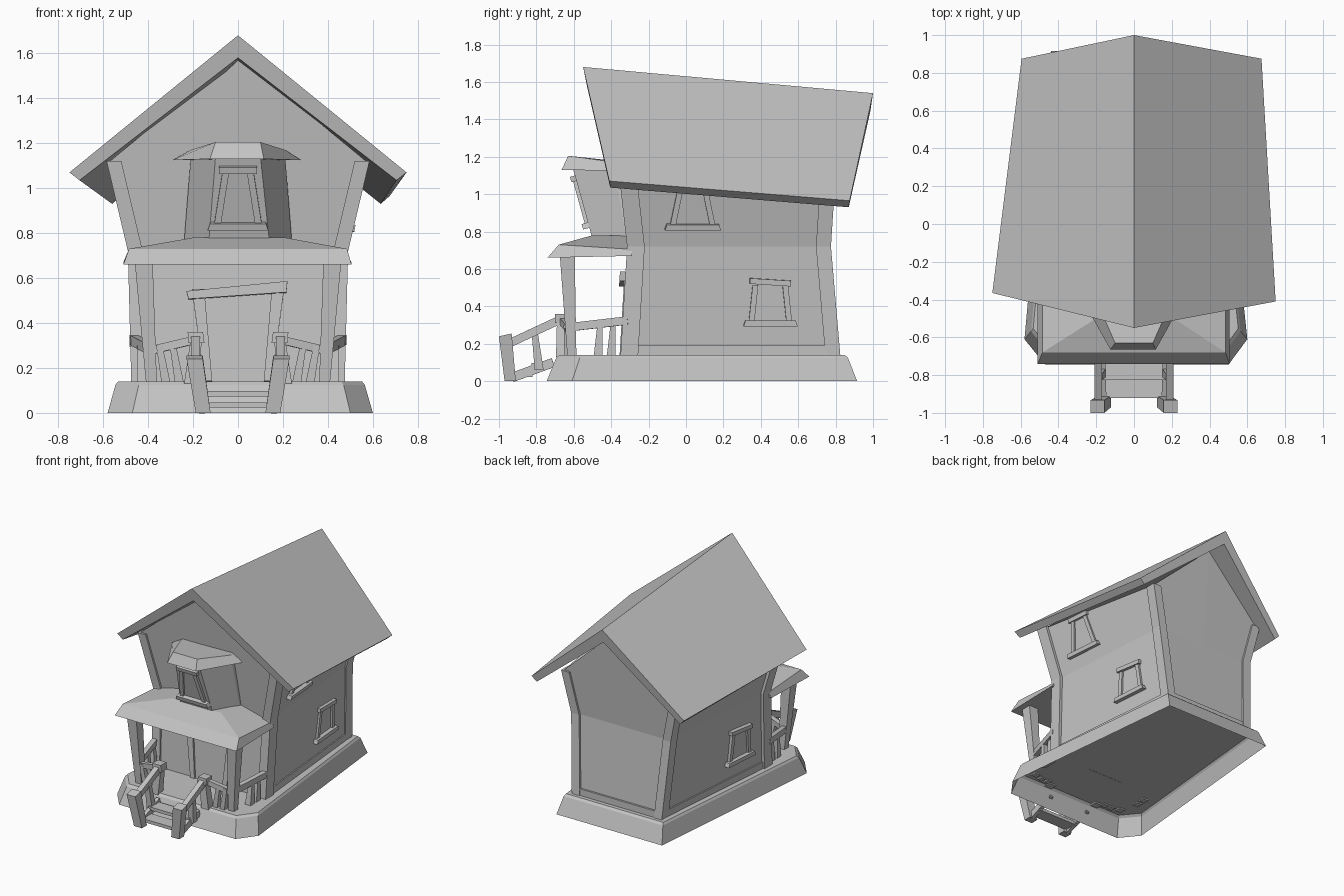
import bpy, bmesh
from mathutils import Vector

cube = bpy.data.objects.get("Cube")
if cube:
    bpy.data.objects.remove(cube)

GREY = (0.55, 0.55, 0.55, 1)
mat = bpy.data.materials.new("plain grey")
mat.use_nodes = True
mat.diffuse_color = GREY
mat.node_tree.nodes["Principled BSDF"].inputs["Base Color"].default_value = GREY


def loft(name, rings, start=True, end=True):
    """Skin matching point rings and cap the ends."""
    bm = bmesh.new()
    loops = [[bm.verts.new(p) for p in ring] for ring in rings]
    n = len(loops[0])
    for a, b in zip(loops, loops[1:]):
        for i in range(n):
            j = (i + 1) % n
            bm.faces.new((a[i], a[j], b[j], b[i]))
    if start:
        bm.faces.new(loops[0][::-1])
    if end:
        bm.faces.new(loops[-1])
    bmesh.ops.recalc_face_normals(bm, faces=bm.faces)
    mesh = bpy.data.meshes.new(name)
    bm.to_mesh(mesh)
    bm.free()
    mesh.materials.append(mat)
    ob = bpy.data.objects.new(name, mesh)
    bpy.context.collection.objects.link(ob)
    return ob


def rect(c, hx, hy):
    x, y, z = c
    return [(x - hx, y - hy, z), (x + hx, y - hy, z), (x + hx, y + hy, z), (x - hx, y + hy, z)]


def post(name, low, high, r_low, r_high):
    """Upright post with level ends, tapered and leaning."""
    loft(name, [rect(low, r_low, r_low), rect(high, r_high, r_high)])


def rail(name, a, b, w=0.02, h=0.02):
    """Straight bar between two points."""
    a, b = Vector(a), Vector(b)
    side = (b - a).cross(Vector((0, 0, 1))).normalized() * w
    up = side.cross(b - a).normalized() * h
    loft(name, [[p - side - up, p + side - up, p + side + up, p - side + up] for p in (a, b)])


def plate(name, origin, u, v, quad, depth):
    """Quad drawn in a wall plane and pushed out along its normal."""
    o, u, v = Vector(origin), Vector(u), Vector(v)
    n = u.cross(v).normalized()
    loft(name, [[o + u * p + v * q + n * d for p, q in quad] for d in (-0.02, depth)])


def window(name, origin, u, v, low, high, height, tilt=0.0):
    """Trapezoid window: glass, two jambs, sill and header."""
    h, t = height / 2, 0.03
    plate(name + "_glass", origin, u, v, [(-low, -h), (low, -h), (high, h), (-high, h)], 0.004)
    for s, side in ((-1, "left"), (1, "right")):
        plate(f"{name}_{side}_jamb", origin, u, v,
              [(s * (low - t), -h), (s * low, -h), (s * high, h), (s * (high - t), h)], 0.018)
    e = low + 0.03
    plate(name + "_sill", origin, u, v, [(-e, -h - t), (e, -h - t), (e - .01, -h), (-e + .01, -h)], 0.035)
    e = high + 0.015
    plate(name + "_header", origin, u, v,
          [(-e, h + tilt), (e, h - tilt), (e, h + t - tilt), (-e, h + t + tilt)], 0.028)


# Open-bottomed plinth with clipped front corners
outline = [(-.44, .915), (-.58, -.61), (-.47, -.745), (.5, -.745), (.6, -.61), (.44, .915)]


def plinth_ring(k, z):
    return [(x * k, (y - 0.1) * k + 0.1, z) for x, y in outline]


loft("plinth", [plinth_ring(1, 0), plinth_ring(.94, .125), plinth_ring(.92, .14)], start=False)

# House walls: z front, z back, half width front, half width back, y front, y back
LEVELS = [(.14, .14, .46, .36, -.335, .81),
          (.72, .72, .475, .40, -.30, .76),
          (1.12, 1.03, .57, .47, -.345, .78)]


def wall_ring(level):
    zf, zb, wf, wb, yf, yb = level
    return [(-wf, yf, zf), (0, yf, zf), (wf, yf, zf), (wb, yb, zb), (0, yb, zb), (-wb, yb, zb)]


top = wall_ring(LEVELS[-1])
top[1], top[4] = (0, -.41, 1.59), (0, .82, 1.46)
middle = wall_ring(LEVELS[1])
loft("house_walls", [wall_ring(LEVELS[0]), middle, top])

# Corner pillars follow the bend of the walls
for s, side in ((-1, "right"), (1, "left")):
    front = [rect((s * (wf - .018), yf + .032, zf), .033, .047) for zf, zb, wf, wb, yf, yb in LEVELS]
    back = [rect((s * (wb - .018), yb - .025, zb), .033, .04) for zf, zb, wf, wb, yf, yb in LEVELS]
    loft(f"front_{side}_pillar", front)
    loft(f"back_{side}_pillar", back)
    rail(f"{side}_baseboard", (s * .457, -.3, .165), (s * .362, .78, .165), .012, .025)
rail("back_baseboard", (-.35, .808, .165), (.35, .808, .165), .012, .025)

# Gabled main roof, larger at the front
front_edge = [(-.75, -.365, 1.07), (0, -.55, 1.68), (.75, -.41, 1.07),
              (.705, -.405, 1.035), (0, -.53, 1.58), (-.705, -.365, 1.035)]
back_edge = [(-.595, .875, .965), (0, 1, 1.54), (.675, .875, .965),
             (.635, .87, .93), (0, .985, 1.44), (-.56, .87, .93)]
loft("main_roof", [front_edge, back_edge])

# Side windows lie in the leaning wall planes


def wall_x(y, z):
    a, b = (LEVELS[0], LEVELS[1]) if z < .72 else (LEVELS[1], LEVELS[2])
    t = (z - a[0]) / (b[0] - a[0])
    f = [p + (q - p) * t for p, q in zip(a, b)]
    return f[2] + (f[3] - f[2]) * (y - f[4]) / (f[5] - f[4])


for name, s, y, z, low, high, height, tilt in (
        ("upper_side_window", 1, .035, .95, .12, .075, .22, 0),
        ("lower_side_window", 1, .45, .42, .115, .095, .19, .007),
        ("far_side_window", -1, 0, .42, .115, .095, .19, .007)):
    x = wall_x(y, z)
    u = (wall_x(y + .1, z) - x, .1 * s, 0)
    u = Vector((u[0] * s * s if s > 0 else u[0], u[1], 0)).normalized()
    v = Vector((s * (wall_x(y, z + .1) - x), 0, .1)).normalized()
    window(name, (s * x, y, z), u, v, low, high, height, tilt)

# Porch roof with a thick sloping fascia
loft("porch_roof", [
    [(-.51, -.29, .67), (-.51, -.74, .66), (.505, -.74, .66), (.505, -.29, .67)],
    [(-.485, -.29, .705), (-.485, -.68, .73), (.485, -.68, .73), (.485, -.29, .705)],
    [(-.2, -.29, .78), (-.2, -.5, .78), (.21, -.5, .78), (.21, -.29, .78)]])

# Bay dormer, leaning forward, with its own small roof
loft("dormer_body", [
    [(-.24, -.28, .76), (-.24, -.32, .76), (-.13, -.5, .76), (.14, -.5, .76), (.24, -.32, .76), (.24, -.28, .76)],
    [(-.21, -.28, 1.14), (-.21, -.38, 1.14), (-.1, -.605, 1.14), (.1, -.605, 1.14), (.21, -.38, 1.14),
     (.21, -.28, 1.14)]])
loft("dormer_roof", [
    [(-.29, -.3, 1.125), (-.29, -.37, 1.125), (-.125, -.665, 1.13), (.115, -.665, 1.13), (.28, -.37, 1.125),
     (.28, -.3, 1.125)],
    [(-.21, -.3, 1.17), (-.21, -.38, 1.17), (-.1, -.63, 1.205), (.1, -.63, 1.205), (.21, -.38, 1.17),
     (.21, -.3, 1.17)]])
lean = Vector((0, -.105, .38)).normalized()
window("dormer_window", (0, -.555, .96), (1, 0, 0), lean, .105, .07, .23)

# Front door, wider at the top, under a crooked lintel
door_up = Vector((0, .035, .58)).normalized()
door = ((0, -.335, .14), (1, 0, 0), door_up)
plate("door", *door, [(-.13, 0), (.13, 0), (.16, .41), (-.17, .38)], .006)
for s, side in ((-1, "right"), (1, "left")):
    plate(f"door_{side}_jamb", *door, [(s * .115, 0), (s * .15, 0), (s * .205, .41), (s * .15, .41)], .02)
plate("door_lintel", *door, [(-.22, .365), (.215, .395), (.22, .445), (-.23, .4)], .045)

# Porch columns, newels, railings and stair rails
for s, side in ((-1, "right"), (1, "left")):
    post(f"{side}_column", (s * .385, -.61, .13), (s * .42, -.635, .68), .024, .04)
    rail(f"{side}_side_rail", (s * .40, -.61, .29), (s * .465, -.31, .325), .018, .022)
    for i, y in enumerate((-.47, -.40)):
        post(f"{side}_side_baluster_{i}", (s * .425, y, .13), (s * .435, y + .01, .3), .024, .014)
    # rail between column and stair opening
    rail(f"{side}_front_rail", (s * .38, -.625, .28), (s * .19, -.66, .325), .018, .018)
    for i, x in enumerate((.26, .32)):
        post(f"{side}_front_baluster_{i}", (s * x, -.63, .13), (s * (x + .03), -.64, .3), .02, .014)
    post(f"{side}_upper_newel", (s * .21, -.665, .13), (s * .185, -.665, .33), .03, .025)
    post(f"{side}_upper_newel_cap", (s * .185, -.665, .31), (s * .19, -.665, .36), .036, .034)
    loft(f"{side}_lower_newel", [
        rect((s * .155, -.94, 0), .033, .03),
        [(x, y, z + (.015 if y > -.96 else 0)) for x, y, z in rect((s * .193, -.966, .24), .036, .034)]])
    rail(f"{side}_stair_rail", (s * .19, -.95, .2), (s * .188, -.66, .335), .02, .022)
    post(f"{side}_stair_baluster", (s * .17, -.785, .06), (s * .185, -.81, .27), .024, .016)
    rail(f"{side}_stringer", (s * .16, -.93, .02), (s * .165, -.71, .1), .014, .025)

# Steps
for i, (y, z) in enumerate(((-.87, .035), (-.775, .085))):
    loft(f"step_{i}", [rect((0, y, z - .012), .17, .05), rect((0, y, z + .012), .17, .05)])
